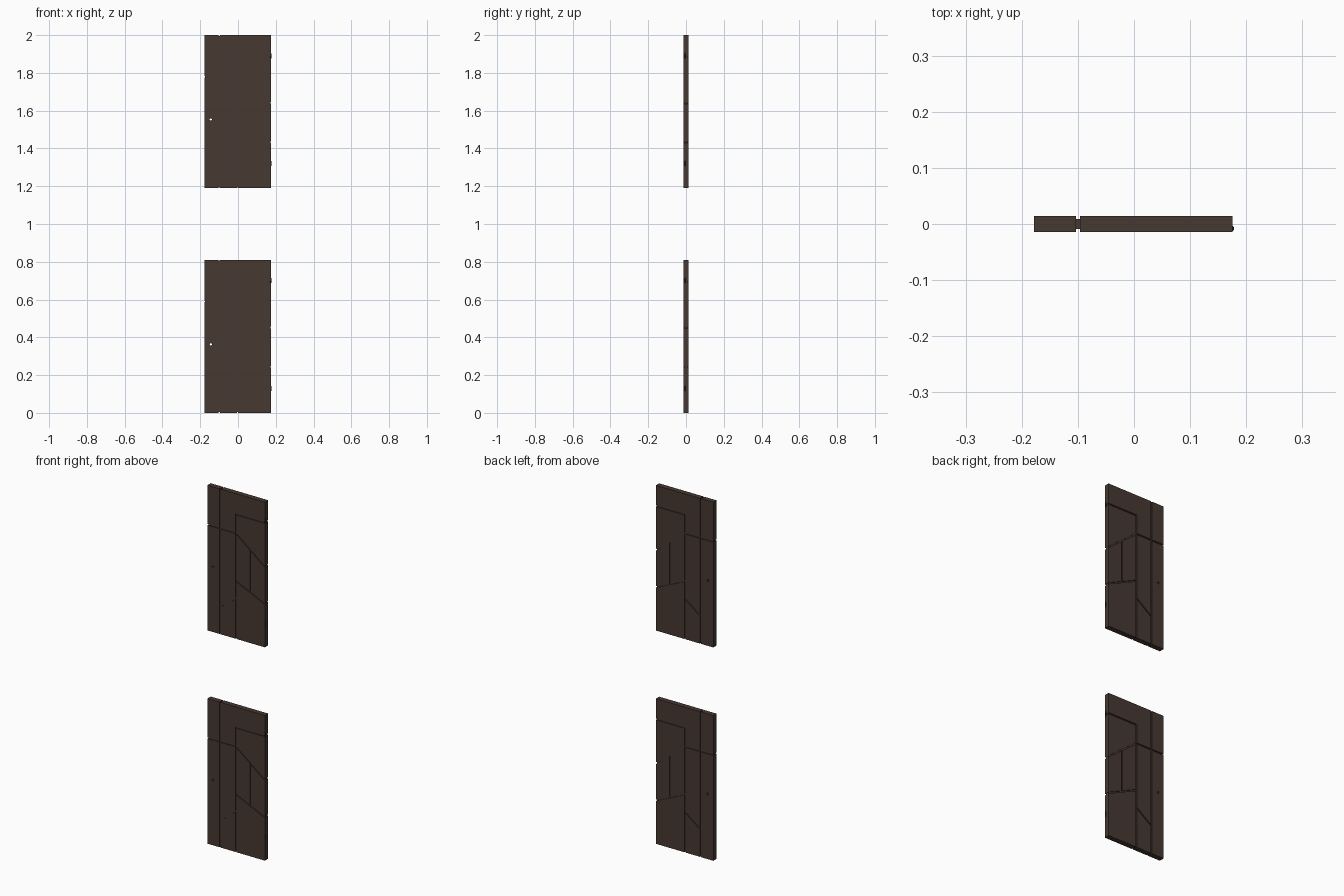
import bpy, bmesh
from mathutils import Vector

if "Cube" in bpy.data.objects:
    bpy.data.objects.remove(bpy.data.objects["Cube"])

L, R, H = -0.1785, 0.1755, 0.81      # leaf outline
A, B, C = -0.10, -0.003, 0.088       # vertical seams
GAP, T, CORE_T = 0.0035, 0.0145, 0.009   # half seam, half thicknesses


def material(name, col):
    m = bpy.data.materials.new(name)
    m.diffuse_color = (*col, 1)
    m.use_nodes = True
    m.node_tree.nodes["Principled BSDF"].inputs["Base Color"].default_value = m.diffuse_color
    return m


wood = material("dark brown wood", (0.062, 0.040, 0.031))
iron = material("black iron", (0.012, 0.010, 0.009))


def finish(bm, name, mat):
    bmesh.ops.recalc_face_normals(bm, faces=bm.faces)
    me = bpy.data.meshes.new(name)
    bm.to_mesh(me)
    bm.free()
    me.materials.append(mat)
    ob = bpy.data.objects.new(name, me)
    bpy.context.collection.objects.link(ob)
    return ob


def on_border(p, q):
    return any(abs(p[i] - v) < 1e-6 and abs(q[i] - v) < 1e-6
               for i, v in ((0, L), (0, R), (1, 0), (1, H)))


def inset(pts):
    """Move every seam edge of a counter-clockwise outline inwards by GAP."""
    lines = []
    for i, p in enumerate(pts):
        p, q = Vector(p), Vector(pts[(i + 1) % len(pts)])
        d = (q - p).normalized()
        off = 0 if on_border(p, q) else GAP
        lines.append((p + Vector((-d.y, d.x)) * off, d))
    out = []
    for i in range(len(lines)):
        (p, d), (q, e) = lines[i - 1], lines[i]
        w = q - p
        t = (w.x * e.y - w.y * e.x) / (d.x * e.y - d.y * e.x)
        out.append(p + d * t)
    return out


def slab(name, pts, half, z0):
    bm = bmesh.new()
    f = bm.faces.new([bm.verts.new((x, -half, z + z0)) for x, z in pts])
    ext = bmesh.ops.extrude_face_region(bm, geom=[f])
    vs = [v for v in ext["geom"] if isinstance(v, bmesh.types.BMVert)]
    bmesh.ops.translate(bm, verts=vs, vec=(0, 2 * half, 0))
    return finish(bm, name, wood)


def cylinder(name, r, depth, loc, mat, along_y=False):
    bpy.ops.mesh.primitive_cylinder_add(vertices=12, radius=r, depth=depth, location=loc,
                                        rotation=(1.570796 if along_y else 0, 0, 0))
    ob = bpy.context.object
    ob.name = name
    ob.data.materials.append(mat)
    return ob


# Planks of one door leaf, divided by seams
planks = {
    "left_upper_plank": [(L, .59), (A, .59), (A, H), (L, H)],
    "left_lower_plank": [(L, 0), (A, 0), (A, .59), (L, .59)],
    "top_plank": [(A, .59), (B, .59), (B, .695), (R, .695), (R, H), (A, H)],
    "middle_plank": [(A, .155), (B, .227), (B, .59), (A, .59)],
    "middle_lower_plank": [(A, 0), (B, 0), (B, .227), (A, .155)],
    "right_upper_plank": [(B, .59), (R, .45), (R, .695), (B, .695)],
    "inner_plank": [(B, .324), (C, .283), (C, .519), (B, .59)],
    "outer_plank": [(C, .283), (R, .243), (R, .45), (C, .519)],
    "right_lower_plank": [(B, 0), (R, 0), (R, .243), (B, .324)],
}

for level, z0 in (("lower", 0), ("upper", 2 - H)):
    parts = [slab(f"{level}_{n}", inset(p), T, z0) for n, p in planks.items()]
    # Recessed core behind the seams
    e = 0.004
    parts.append(slab(f"{level}_core", [(L + e, e), (R - e, e), (R - e, H - e), (L + e, H - e)],
                      CORE_T, z0))
    # Small lock hole through the left plank and the core
    cutter = cylinder("hole_cutter", 0.006, 0.1, (-0.144, 0, z0 + .363), wood, True)
    cutter.hide_render = True
    for ob in (parts[1], parts[-1]):
        mod = ob.modifiers.new("hole", "BOOLEAN")
        mod.operation, mod.object, mod.solver = "DIFFERENCE", cutter, "EXACT"
        bpy.context.view_layer.objects.active = ob
        bpy.ops.object.modifier_apply(modifier=mod.name)
    bpy.data.objects.remove(cutter)
    # Hinge barrels on the right edge
    for i, z in enumerate((.13, .70)):
        cylinder(f"{level}_hinge_{i + 1}", 0.005, 0.027, (0.1735, -0.008, z0 + z), iron)
